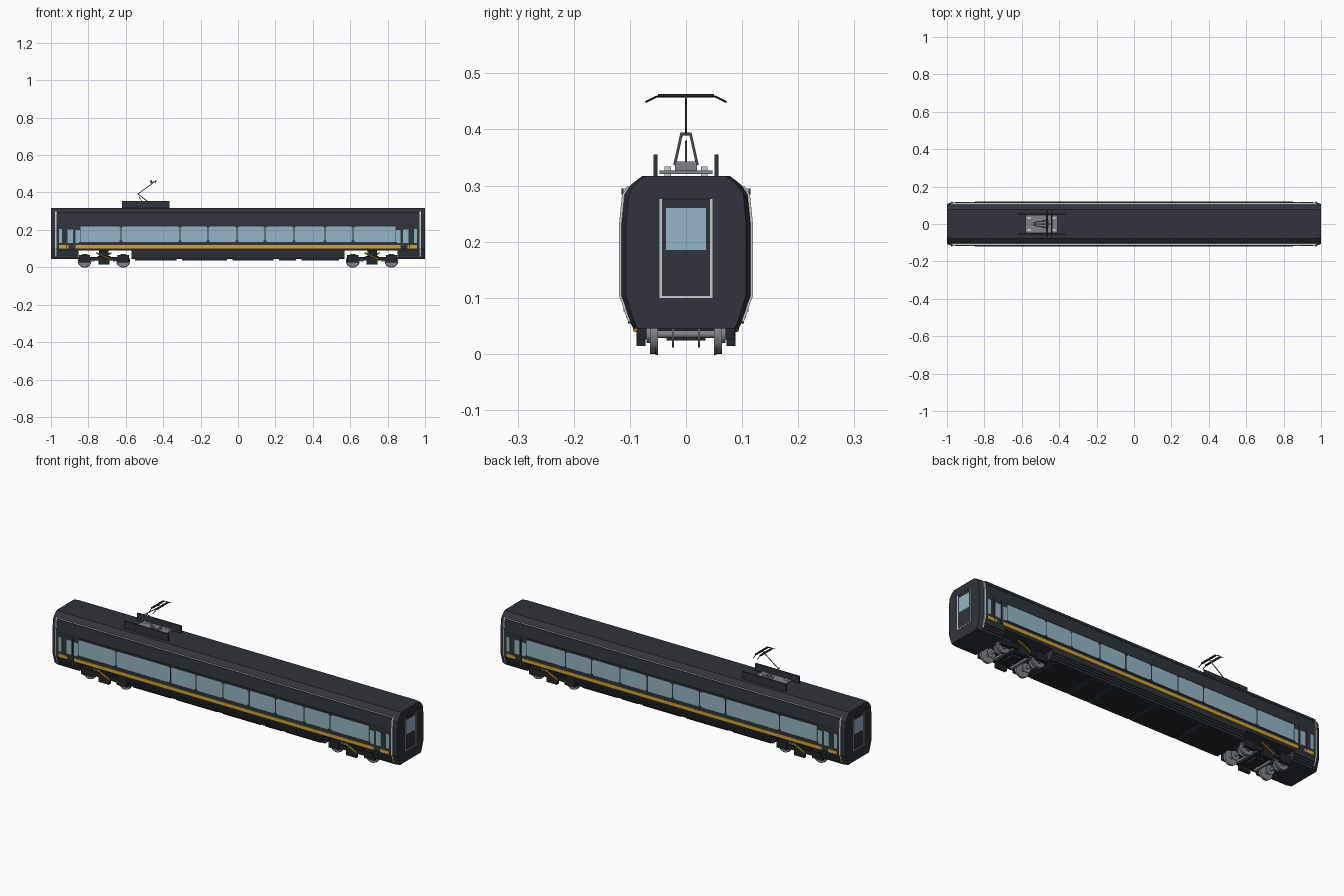
import bpy, bmesh, math
from mathutils import Vector, Matrix

cube = bpy.data.objects.get("Cube")
if cube:
    bpy.data.objects.remove(cube, do_unlink=True)


def material(name, rgb):
    m = bpy.data.materials.new(name)
    m.use_nodes = True
    m.diffuse_color = (*rgb, 1)
    m.node_tree.nodes["Principled BSDF"].inputs["Base Color"].default_value = (*rgb, 1)
    return m


BODY = material("dark slate", (0.027, 0.035, 0.043))
UNDER = material("near black", (0.016, 0.020, 0.023))
GLASS = material("pale blue glass", (0.30, 0.46, 0.56))
YELLOW = material("amber yellow", (0.68, 0.37, 0.02))
LIGHT = material("light grey", (0.58, 0.61, 0.62))
STEEL = material("steel grey", (0.21, 0.23, 0.245))


def finish(name, bm, mat, smooth=False):
    bmesh.ops.recalc_face_normals(bm, faces=bm.faces)
    me = bpy.data.meshes.new(name)
    bm.to_mesh(me)
    bm.free()
    me.materials.append(mat)
    ob = bpy.data.objects.new(name, me)
    bpy.context.collection.objects.link(ob)
    if smooth:
        bpy.ops.object.select_all(action='DESELECT')
        ob.select_set(True)
        bpy.context.view_layer.objects.active = ob
        bpy.ops.object.shade_smooth_by_angle(angle=math.radians(35))
    return ob


def add_box(bm, x0, x1, y0, y1, z0, z1):
    m = Matrix.Translation(((x0 + x1) / 2, (y0 + y1) / 2, (z0 + z1) / 2))
    bmesh.ops.create_cube(bm, size=1, matrix=m @ Matrix.Diagonal((x1 - x0, y1 - y0, z1 - z0, 1)))


def add_rod(bm, a, b, r, sides=8):
    a, b = Vector(a), Vector(b)
    d = b - a
    m = Matrix.Translation((a + b) / 2) @ d.to_track_quat('Z', 'Y').to_matrix().to_4x4()
    bmesh.ops.create_cone(bm, cap_ends=True, segments=sides, radius1=r, radius2=r,
                          depth=d.length, matrix=m)


def add_loft(bm, stations, pts):
    """Skin one (y, z) outline through stations of (x, y scale)."""
    rings = [[bm.verts.new((x, y * s, z)) for y, z in pts] for x, s in stations]
    n = len(pts)
    for r0, r1 in zip(rings, rings[1:]):
        for i in range(n):
            bm.faces.new((r0[i], r0[(i + 1) % n], r1[(i + 1) % n], r1[i]))
    bm.faces.new(rings[0])
    bm.faces.new(rings[-1])


def boxes(name, mat, items, mx=False, my=False):
    """Boxes as one part, optionally repeated across x and y."""
    bm = bmesh.new()
    for x0, x1, y0, y1, z0, z1 in items:
        for sx in ((1, -1) if mx else (1,)):
            for sy in ((1, -1) if my else (1,)):
                xs, ys = sorted((x0 * sx, x1 * sx)), sorted((y0 * sy, y1 * sy))
                add_box(bm, *xs, *ys, z0, z1)
    return finish(name, bm, mat)


# Carbody: half outline split at the bogie clearance height
FLOOR = 0.09
skirt_side = [(0.094, 0.045), (0.100, 0.057), (0.104, 0.068), (0.108, 0.079), (0.111, FLOOR)]
upper_side = [(0.111, FLOOR), (0.116, 0.102), (0.116, 0.235), (0.111, 0.284),
              (0.102, 0.298), (0.089, 0.309), (0.078, 0.317)]


def closed(side):
    return side + [(-y, z) for y, z in reversed(side)]


bm = bmesh.new()
add_loft(bm, [(-1, 0.92), (-0.975, 1), (0.975, 1), (1, 0.92)], closed(upper_side))
finish("carbody", bm, BODY)
bm = bmesh.new()
add_loft(bm, [(-0.57, 1), (0.57, 1)], closed(skirt_side))
for s in (1, -1):
    add_loft(bm, [(s * 0.852, 1), (s * 0.975, 1), (s, 0.92)], closed(skirt_side))
finish("lower_skirts", bm, BODY)

# Skirt ribs and underfloor equipment
boxes("skirt_ribs", BODY,
      [(a, b, y - 0.004, y + 0.003, z - 0.003, z + 0.003)
       for a, b in ((-0.57, 0.57), (0.852, 0.972), (-0.972, -0.852))
       for y, z in skirt_side[1:4]], my=True)
boxes("underfloor_boxes", UNDER,
      [(x, x + w, -0.085, 0.085, 0.037, 0.05)
       for x, w in ((-0.55, 0.22), (-0.30, 0.24), (-0.03, 0.22), (0.22, 0.09), (0.34, 0.2))])

# Vertical end trims following the side outline
trim = skirt_side[1:-1] + upper_side[:-2]
bm = bmesh.new()
for sx in (1, -1):
    for sy in (1, -1):
        ring = [(sy * (y + 0.003), z) for y, z in trim]
        ring += [(sy * (y - 0.003), z) for y, z in reversed(trim)]
        add_loft(bm, [(sx * 0.971, 1), (sx * 0.979, 1)], ring)
finish("end_trims", bm, LIGHT)

# Roof gutter with a dark lip in front
boxes("roof_gutter", LIGHT, [(-0.975, 0.975, 0.100, 0.1125, 0.288, 0.2945)], my=True)
boxes("gutter_lip", BODY, [(-0.968, 0.968, 0.1125, 0.115, 0.283, 0.2948)], my=True)

# Side glazing, door panes and surrounds
boxes("side_windows", GLASS, [(-0.842, 0.842, 0.113, 0.1172, 0.136, 0.219)], my=True)
boxes("door_windows", GLASS,
      [(0.845, 0.870, 0.113, 0.1172, 0.130, 0.200), (0.882, 0.912, 0.113, 0.1172, 0.130, 0.203),
       (0.940, 0.957, 0.113, 0.1172, 0.130, 0.205)], mx=True, my=True)
boxes("window_rails", BODY, [(-0.85, 0.85, 0.113, 0.1190, 0.219, 0.228),
                             (-0.85, 0.85, 0.113, 0.1185, 0.130, 0.136)], my=True)
mullions = (-0.625, -0.31, -0.16, -0.005, 0.145, 0.30, 0.465, 0.615)
boxes("window_mullions", BODY,
      [(x - 0.0025, x + 0.0025, 0.113, 0.1180, 0.134, 0.221) for x in mullions]
      + [(x - 0.008, x + 0.008, 0.113, 0.1180, z, z + 0.008)
         for x in mullions for z in (0.134, 0.213)], my=True)
boxes("door_posts", BODY, [(0.872, 0.879, 0.113, 0.1185, 0.075 + 0.03, 0.225),
                           (0.915, 0.920, 0.113, 0.1185, 0.105, 0.225)], mx=True, my=True)

# Yellow waist stripe, interrupted by the doors
boxes("waist_stripe", YELLOW, [(-0.868, 0.868, 0.113, 0.1185, 0.101, 0.118)], my=True)
boxes("waist_stripe_ends", YELLOW, [(0.905, 0.958, 0.113, 0.1185, 0.101, 0.118)], mx=True, my=True)

# Gangway doors at both ends
boxes("end_door_window", GLASS, [(0.996, 1.0005, -0.036, 0.036, 0.185, 0.260)], mx=True)
boxes("end_door_side_frame", LIGHT, [(0.996, 1.001, 0.043, 0.047, 0.102, 0.276)], mx=True, my=True)
boxes("end_door_sill", LIGHT, [(0.996, 1.001, -0.047, 0.047, 0.100, 0.103)], mx=True)
boxes("end_door_header", UNDER, [(0.996, 1.001, -0.047, 0.047, 0.274, 0.278)], mx=True)

# Bogies
for cx, label in ((-0.717, "rear"), (0.717, "front")):
    bm = bmesh.new()
    for ax in (cx - 0.103, cx + 0.103):
        add_rod(bm, (ax, -0.08, 0.035), (ax, 0.08, 0.035), 0.007, 12)
        for s in (1, -1):
            add_rod(bm, (ax, s * 0.054, 0.035), (ax, s * 0.064, 0.035), 0.035, 28)
            add_rod(bm, (ax, s * 0.050, 0.035), (ax, s * 0.054, 0.035), 0.037, 28)
            add_rod(bm, (ax, s * 0.064, 0.035), (ax, s * 0.070, 0.035), 0.016, 16)
            add_rod(bm, (ax, s * 0.021, 0.035), (ax, s * 0.025, 0.035), 0.024, 20)
    finish(label + "_wheelsets", bm, STEEL, True)
    frame = [(cx - 0.13, cx + 0.13, 0.072, 0.084, 0.036, 0.056),
             (cx - 0.030, cx + 0.030, 0.072, 0.088, 0.014, 0.058),
             (cx - 0.012, cx + 0.012, 0.060, 0.084, 0.050, 0.088)]
    for ax in (cx - 0.103, cx + 0.103):
        frame.append((ax - 0.030, ax + 0.030, 0.070, 0.086, 0.026, 0.066))
    boxes(label + "_bogie_frame", UNDER, frame, my=True)
    boxes(label + "_bogie_bolster", UNDER,
          [(cx - 0.035, cx + 0.035, -0.075, 0.075, 0.036, 0.060),
           (cx - 0.025, cx + 0.025, -0.035, 0.035, 0.024, 0.092)])
    boxes(label + "_bogie_crossbeams", STEEL,
          [(cx + d - 0.006, cx + d + 0.006, -0.073, 0.073, 0.031, 0.042) for d in (-0.055, 0.055)])
    # Diagonal yellow dampers
    bm = bmesh.new()
    for s in (1, -1):
        add_rod(bm, (cx + s * 0.04, s * 0.09, 0.077), (cx - s * 0.035, s * 0.09, 0.043), 0.0045)
    finish(label + "_bogie_dampers", bm, YELLOW, True)

# Pantograph shields, base and insulators
boxes("pantograph_shields", BODY, [(-0.62, -0.365, 0.051, 0.058, 0.312, 0.355)], my=True)
boxes("pantograph_base", STEEL, [(-0.58, -0.41, -0.047, 0.047, 0.321, 0.327)])
boxes("pantograph_insulators", LIGHT,
      [(x, x + 0.02, 0.027, 0.038, 0.314, 0.334) for x in (-0.57, -0.44)], my=True)
boxes("pantograph_mount", STEEL, [(-0.485, -0.455, -0.02, 0.02, 0.327, 0.343)])

# Pantograph arms
knee = (-0.535, 0, 0.392)
bm = bmesh.new()
for s in (1, -1):
    add_rod(bm, (-0.465, s * 0.020, 0.338), (-0.535, s * 0.008, 0.392), 0.0025)
add_rod(bm, (-0.50, 0, 0.327), (-0.530, 0, 0.380), 0.0015)
add_rod(bm, (-0.535, -0.010, 0.392), (-0.535, 0.010, 0.392), 0.003)
add_rod(bm, knee, (-0.448, 0, 0.456), 0.0022)
add_rod(bm, (-0.465, 0, 0.456), (-0.435, 0, 0.458), 0.002)
finish("pantograph_arms", bm, STEEL)

# Contact bows with drooping horns
bm = bmesh.new()
bow = [(-0.072, 0.449), (-0.052, 0.459), (0.052, 0.459), (0.072, 0.449)]
for x in (-0.465, -0.440):
    for (y0, z0), (y1, z1) in zip(bow, bow[1:]):
        add_rod(bm, (x, y0, z0), (x, y1, z1), 0.0018)
    add_box(bm, x - 0.005, x + 0.005, -0.05, 0.05, 0.4585, 0.463)
finish("pantograph_bows", bm, UNDER)
